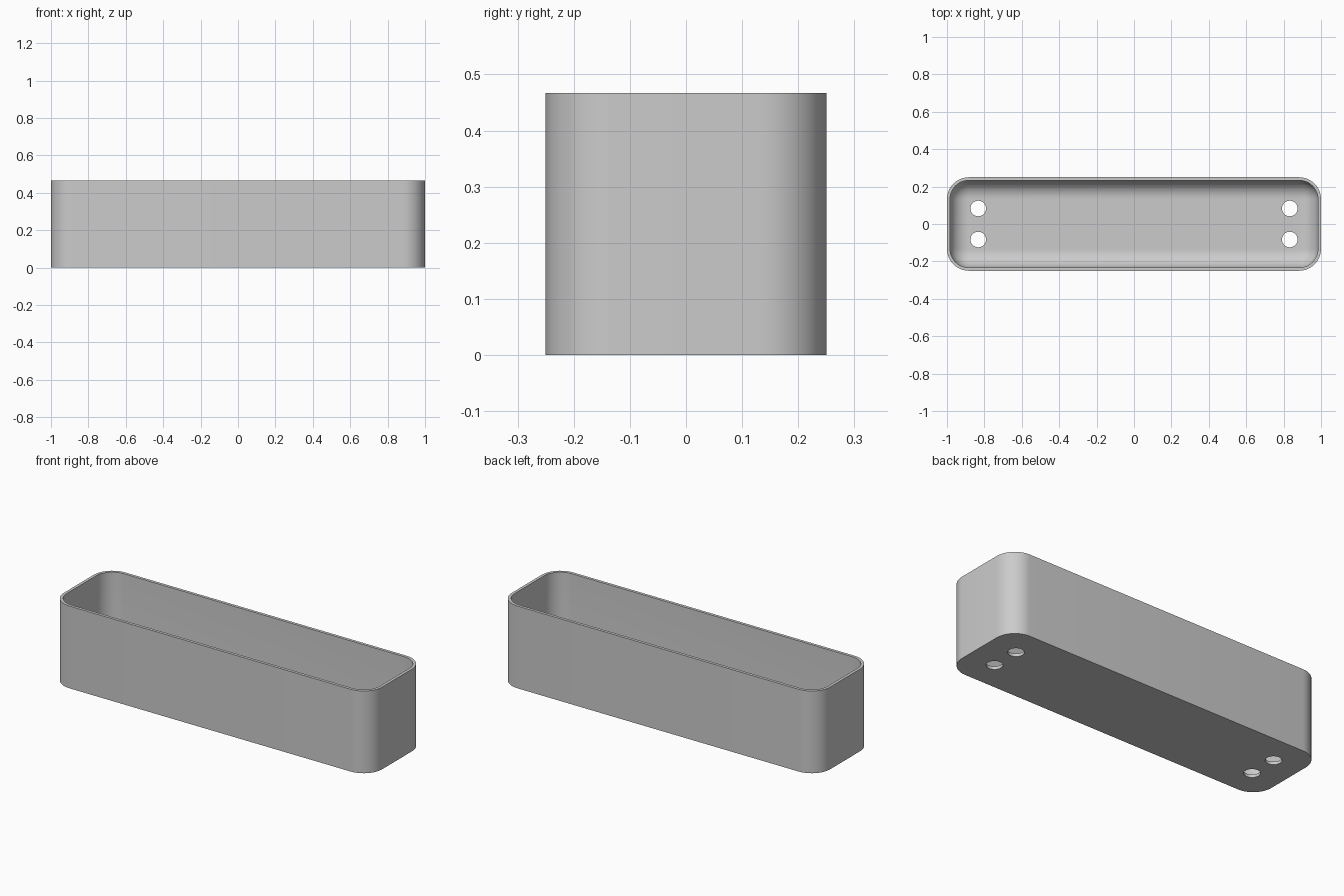
import bpy, bmesh
from math import sin, cos, pi, radians

cube = bpy.data.objects.get("Cube")
if cube:
    bpy.data.objects.remove(cube, do_unlink=True)

HALF_X, HALF_Y, HEIGHT = 1.0, 0.25, 0.467
CORNER, WALL, FLOOR, FILLET = 0.117, 0.0167, 0.0167, 0.096
STEPS = 12

grey = bpy.data.materials.new("plain grey")
grey.use_nodes = True
colour = (0.6, 0.6, 0.6, 1)
grey.diffuse_color = colour
grey.node_tree.nodes["Principled BSDF"].inputs["Base Color"].default_value = colour


def rounded_ring(bm, inset, z):
    """Rounded rectangle loop, set in from the outer wall."""
    cx, cy, r = HALF_X - CORNER, HALF_Y - CORNER, CORNER - inset
    ring = []
    for q, (sx, sy) in enumerate([(1, 1), (-1, 1), (-1, -1), (1, -1)]):
        for i in range(STEPS + 1):
            a = (q + i / STEPS) * pi / 2
            ring.append(bm.verts.new((sx * cx + r * cos(a), sy * cy + r * sin(a), z)))
    return ring


# Tray section: outer wall, rim, inner wall, rounded inner floor edge
section = [(0, 0), (0, HEIGHT), (WALL, HEIGHT)]
for i in range(STEPS + 1):
    a = i / STEPS * pi / 2
    section.append((WALL + FILLET * (1 - cos(a)), FLOOR + FILLET * (1 - sin(a))))

bm = bmesh.new()
rings = [rounded_ring(bm, inset, z) for inset, z in section]
for low, high in zip(rings, rings[1:]):
    for i in range(len(low)):
        j = (i + 1) % len(low)
        bm.faces.new((low[i], low[j], high[j], high[i]))
bm.faces.new(rings[0][::-1])
bm.faces.new(rings[-1])
bmesh.ops.recalc_face_normals(bm, faces=bm.faces)
mesh = bpy.data.meshes.new("tray")
bm.to_mesh(mesh)
bm.free()
tray = bpy.data.objects.new("tray", mesh)
bpy.context.collection.objects.link(tray)
mesh.materials.append(grey)

# Four drain holes through the floor
cutters = []
for sx in (-1, 1):
    for sy in (-1, 1):
        bpy.ops.mesh.primitive_cylinder_add(
            vertices=32, radius=0.0417, depth=0.1, location=(sx * 0.833, sy * 0.083, 0))
        cutter = bpy.context.object
        cutter.name = "hole_cutter"
        cutter.hide_render = True
        cutter.data.materials.append(grey)
        cutters.append(cutter)
        cut = tray.modifiers.new("drain hole", 'BOOLEAN')
        cut.operation, cut.solver, cut.object = 'DIFFERENCE', 'EXACT', cutter

# Apply the cuts, then smooth the curved walls
bpy.ops.object.select_all(action='DESELECT')
tray.select_set(True)
bpy.context.view_layer.objects.active = tray
for name in [m.name for m in tray.modifiers]:
    bpy.ops.object.modifier_apply(modifier=name)
for cutter in cutters:
    bpy.data.objects.remove(cutter, do_unlink=True)
bpy.ops.object.shade_smooth_by_angle(angle=radians(30))
